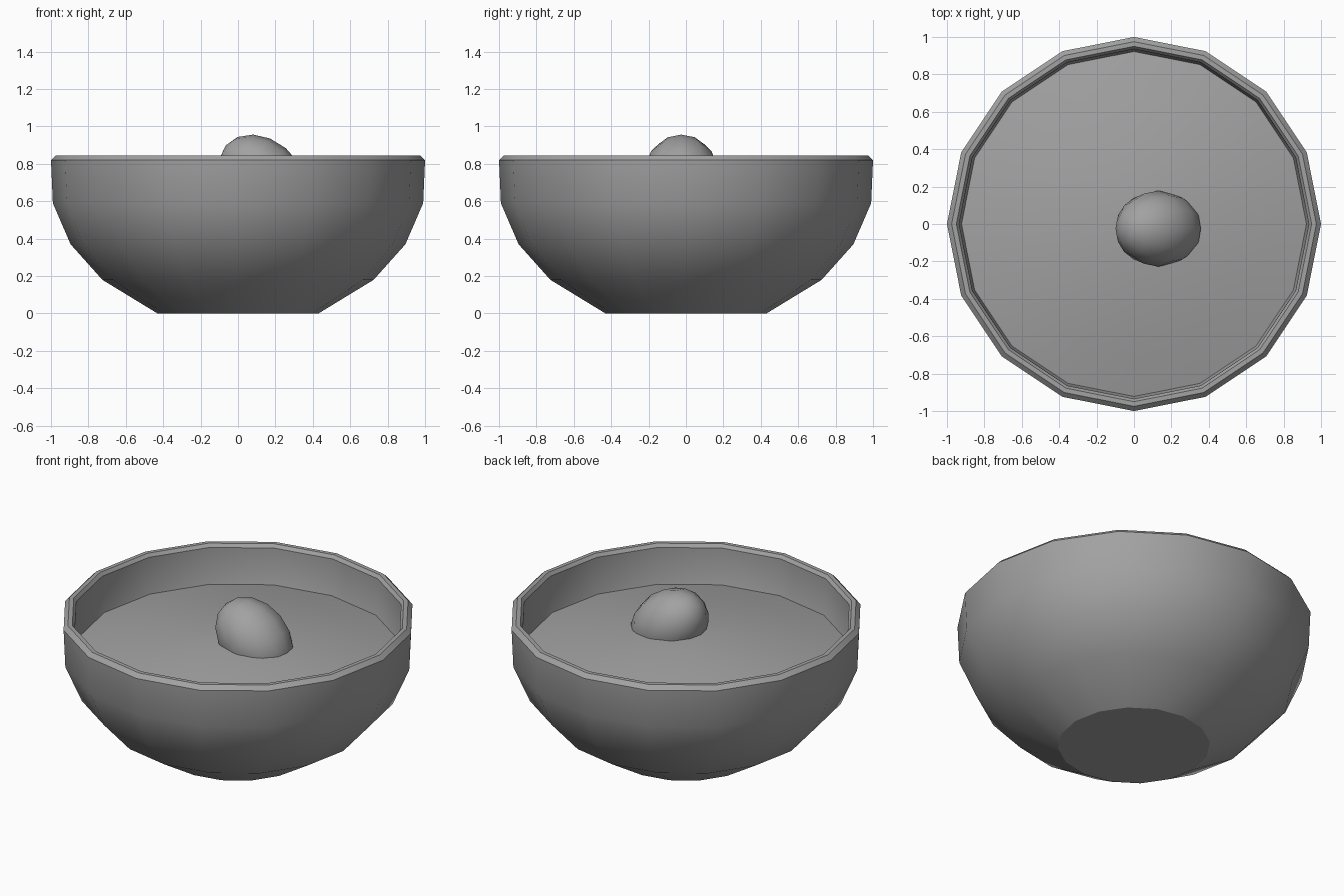
import bpy, bmesh, math

SIDES = 16

old = bpy.data.objects.get("Cube")
if old:
    bpy.data.objects.remove(old, do_unlink=True)


def make_material(name, colour):
    mat = bpy.data.materials.new(name)
    mat.use_nodes = True
    mat.diffuse_color = colour
    mat.node_tree.nodes["Principled BSDF"].inputs["Base Color"].default_value = colour
    return mat


def smooth(obj, degrees):
    bpy.ops.object.select_all(action='DESELECT')
    obj.select_set(True)
    bpy.context.view_layer.objects.active = obj
    bpy.ops.object.shade_smooth_by_angle(angle=math.radians(degrees))


def lathe(name, profile, mat, degrees):
    """Revolve (radius, height) points; radius 0 closes with a fan."""
    bm = bmesh.new()
    rings = []
    for r, z in profile:
        count = SIDES if r else 1
        rings.append([bm.verts.new((r * math.cos(math.tau * i / SIDES),
                                    r * math.sin(math.tau * i / SIDES), z))
                      for i in range(count)])
    for a, b in zip(rings, rings[1:]):
        for i in range(SIDES):
            j = (i + 1) % SIDES
            loop = [a[i % len(a)], a[j % len(a)], b[j % len(b)], b[i % len(b)]]
            bm.faces.new(list(dict.fromkeys(loop)))
    bmesh.ops.recalc_face_normals(bm, faces=bm.faces)
    mesh = bpy.data.meshes.new(name)
    bm.to_mesh(mesh)
    bm.free()
    mesh.materials.append(mat)
    obj = bpy.data.objects.new(name, mesh)
    bpy.context.collection.objects.link(obj)
    smooth(obj, degrees)
    return obj


grey = make_material("plain grey", (0.36, 0.36, 0.36, 1))

# Bowl: outer wall, bevelled rim, inner wall
lathe("bowl", [(0, 0), (0.43, 0), (0.725, 0.18), (0.895, 0.37), (0.99, 0.59),
               (1.0, 0.82), (0.975, 0.845), (0.95, 0.845), (0.935, 0.825),
               (0.93, 0.62), (0.84, 0.41), (0.68, 0.23), (0.41, 0.06), (0, 0.06)],
      grey, 30)

# Soup: gently domed filling
soup = [(0, 0.73)] + [(0.93 * t, 0.73 - 0.13 * t ** 1.7) for t in (0.25, 0.5, 0.75, 1)]
lathe("soup", soup, grey, 40)

# Dumpling: tilted ellipsoid poking out of the soup
bpy.ops.mesh.primitive_uv_sphere_add(segments=12, ring_count=8, radius=1,
                                     location=(0.13, -0.025, 0.735))
dumpling = bpy.context.object
dumpling.name = "dumpling"
dumpling.scale = (0.195, 0.203, 0.255)
dumpling.rotation_euler = (0, math.radians(130), 0)
dumpling.data.materials.append(grey)
smooth(dumpling, 60)
